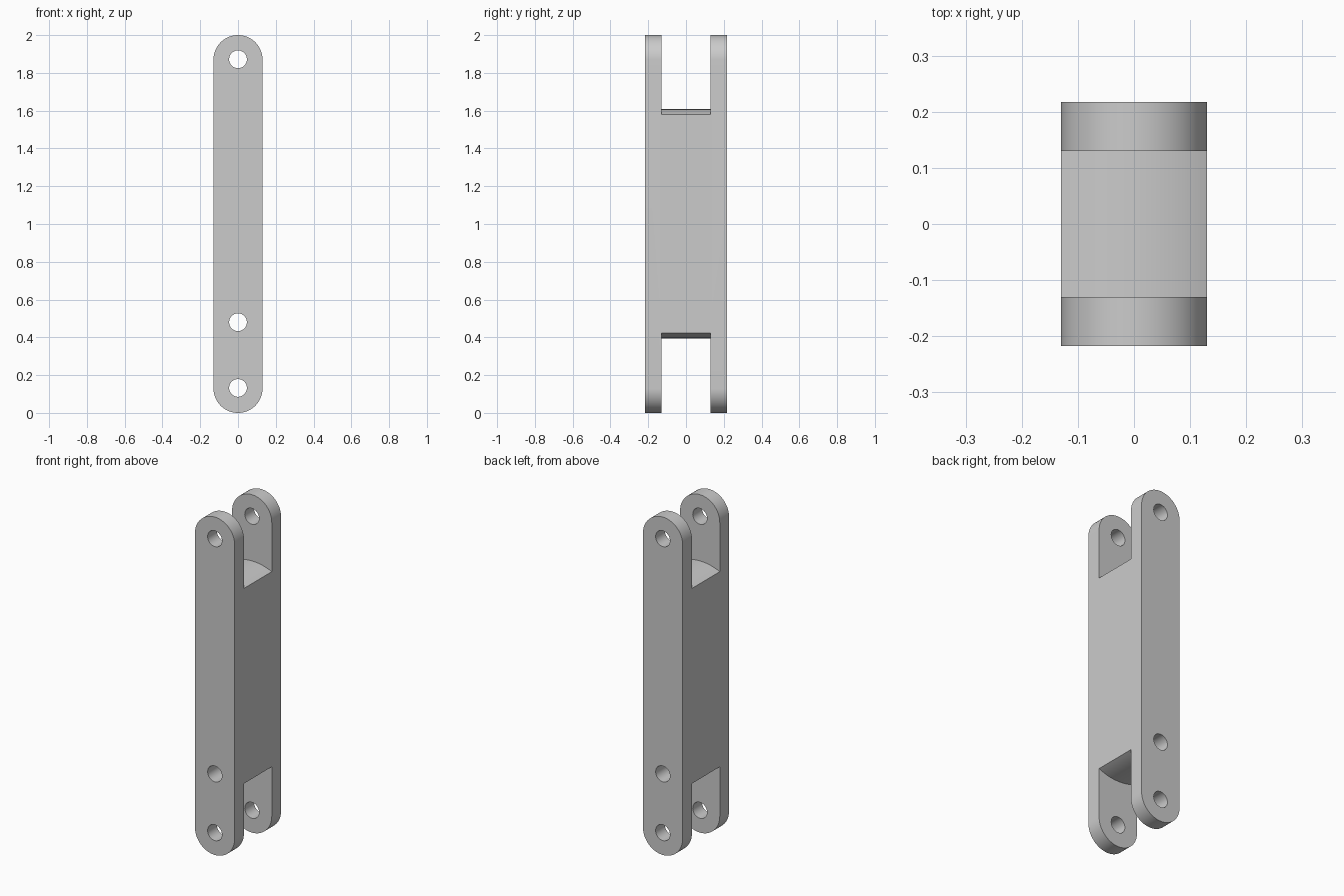
import bpy, bmesh
from math import sin, cos, pi, radians, sqrt

cube = bpy.data.objects.get("Cube")
if cube:
    bpy.data.objects.remove(cube, do_unlink=True)

HALF_W, HALF_D, SLOT_HALF = 0.13, 0.217, 0.13
HEIGHT = 2.0
HOLE_R = 0.047
FLOOR_R = 0.306          # radius of the crowned slot floors

steel = bpy.data.materials.new("light_grey")
steel.use_nodes = True
grey = (0.6, 0.6, 0.6, 1)
steel.diffuse_color = grey
steel.node_tree.nodes["Principled BSDF"].inputs["Base Color"].default_value = grey


def extrude(name, outline, half_depth):
    """Solid made from an (x, z) outline running along y."""
    bm = bmesh.new()
    face = bm.faces.new([bm.verts.new((x, -half_depth, z)) for x, z in outline])
    side = bmesh.ops.extrude_face_region(bm, geom=[face])["geom"]
    moved = [v for v in side if isinstance(v, bmesh.types.BMVert)]
    bmesh.ops.translate(bm, verts=moved, vec=(0, 2 * half_depth, 0))
    bmesh.ops.recalc_face_normals(bm, faces=bm.faces)
    mesh = bpy.data.meshes.new(name)
    bm.to_mesh(mesh)
    bm.free()
    mesh.materials.append(steel)
    obj = bpy.data.objects.new(name, mesh)
    bpy.context.collection.objects.link(obj)
    return obj


def arc(cz, radius, start, end, steps):
    angles = [start + (end - start) * i / steps for i in range(steps + 1)]
    return [(radius * cos(a), cz + radius * sin(a)) for a in angles]


def cut(target, cutter):
    cutter.hide_render = True
    mod = target.modifiers.new("cut", 'BOOLEAN')
    mod.operation, mod.solver, mod.object = 'DIFFERENCE', 'EXACT', cutter
    bpy.context.view_layer.objects.active = target
    bpy.ops.object.modifier_apply(modifier=mod.name)
    bpy.data.objects.remove(cutter, do_unlink=True)


# Link body with rounded ends
link = extrude("clevis_link",
               arc(HEIGHT - HALF_W, HALF_W, 0, pi, 40)
               + arc(HALF_W, HALF_W, pi, 2 * pi, 40), HALF_D)

# Fork slots with crowned floors, one at each end
reach = 0.16
xs = [reach * (i / 16 - 1) for i in range(33)]
for crown, end, sign in ((1.608, HEIGHT + 0.1, 1), (0.395, -0.1, -1)):
    floor = [(x, crown - sign * (FLOOR_R - sqrt(FLOOR_R ** 2 - x * x))) for x in xs]
    cut(link, extrude("slot_cutter", floor + [(reach, end), (-reach, end)], SLOT_HALF))

# Pin holes
for z in (0.132, 0.48, 1.872):
    cut(link, extrude("hole_cutter", arc(z, HOLE_R, 0, 2 * pi, 40)[:-1], HALF_D + 0.1))

# Smooth curved walls, sharp rims
bpy.ops.object.select_all(action='DESELECT')
link.select_set(True)
bpy.context.view_layer.objects.active = link
bpy.ops.object.shade_smooth_by_angle(angle=radians(20))
